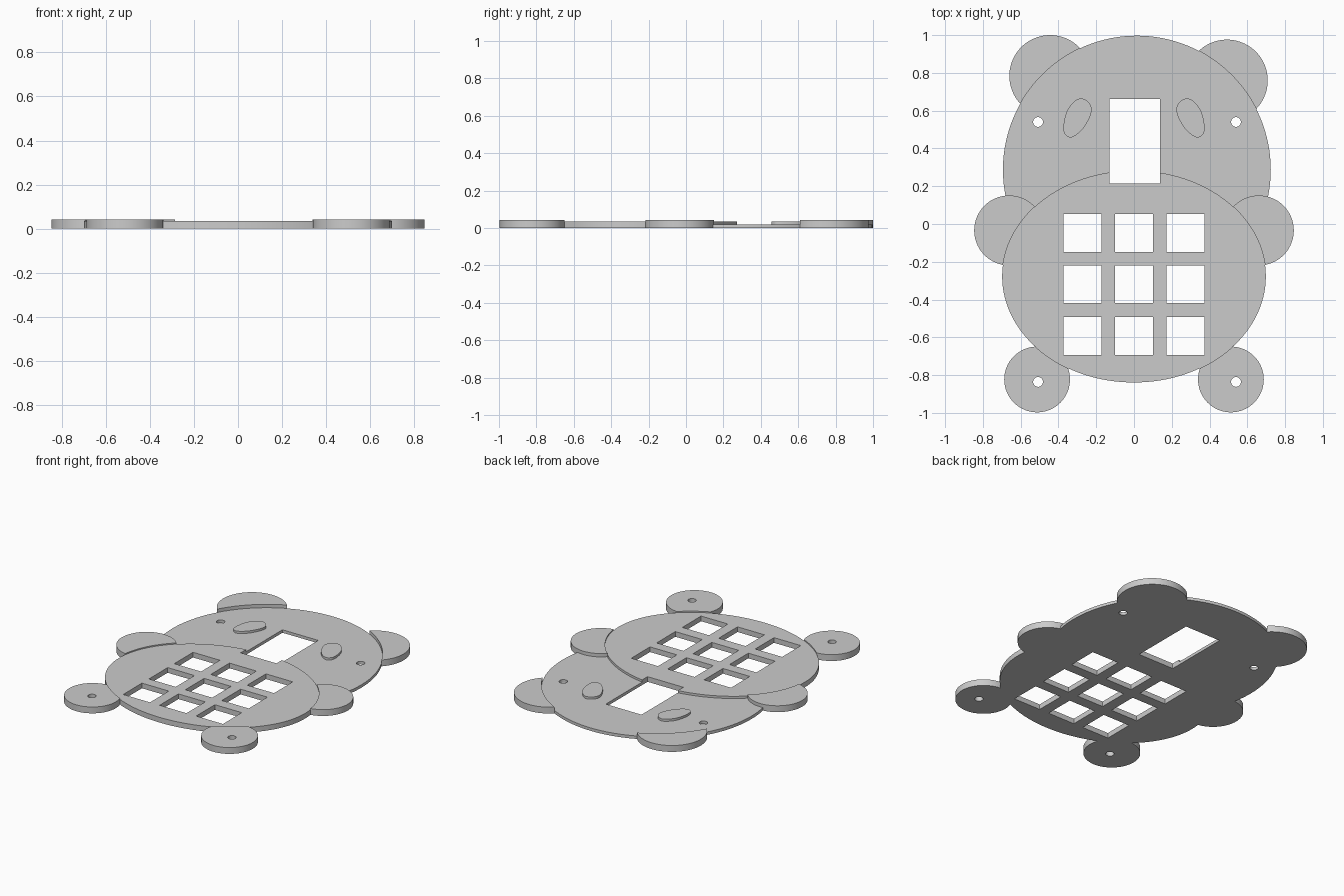
import bpy, bmesh, math
from mathutils import Vector

if "Cube" in bpy.data.objects:
    bpy.data.objects.remove(bpy.data.objects["Cube"], do_unlink=True)

HEAD_TOP, BODY_TOP, LIMB_TOP = 0.02, 0.035, 0.043

grey = bpy.data.materials.new("plain grey")
grey.use_nodes = True
grey.diffuse_color = (0.6, 0.6, 0.6, 1)
grey.node_tree.nodes["Principled BSDF"].inputs["Base Color"].default_value = grey.diffuse_color


def oval(cx, cy, rx, ry=None, n=128):
    ry = ry or rx
    return [(cx + rx * math.cos(math.tau * i / n), cy + ry * math.sin(math.tau * i / n))
            for i in range(n)]


def box(x0, x1, y0, y1):
    return [(x0, y0), (x1, y0), (x1, y1), (x0, y1)]


def smooth_loop(points, steps=6):
    """Closed spline through the points."""
    pts, out = [Vector(p) for p in points], []
    for i in range(len(pts)):
        a, b, c, d = (pts[(i + k) % len(pts)] for k in (-1, 0, 1, 2))
        for s in range(steps):
            t = s / steps
            out.append((b * 2 + (c - a) * t + (a * 2 - b * 5 + c * 4 - d) * t ** 2
                        + (b * 3 - a - c * 3 + d) * t ** 3) / 2)
    return out


def plate(name, outlines, z0, z1):
    """Straight-sided plate, or several, raised from flat outlines."""
    bm = bmesh.new()
    for outline in outlines:
        low = [bm.verts.new((p[0], p[1], z0)) for p in outline]
        high = [bm.verts.new((p[0], p[1], z1)) for p in outline]
        bm.faces.new(low)
        bm.faces.new(high)
        for i in range(len(low)):
            j = (i + 1) % len(low)
            bm.faces.new((low[i], low[j], high[j], high[i]))
    bmesh.ops.recalc_face_normals(bm, faces=bm.faces)
    mesh = bpy.data.meshes.new(name)
    bm.to_mesh(mesh)
    bm.free()
    mesh.materials.append(grey)
    obj = bpy.data.objects.new(name, mesh)
    bpy.context.collection.objects.link(obj)
    return obj


def cutter(name, outlines):
    obj = plate(name, outlines, -0.1, 0.15)
    obj.hide_render = True
    obj.hide_set(True)
    obj.display_type = 'WIRE'
    return obj


def cut(obj, *tools):
    for tool in tools:
        mod = obj.modifiers.new(tool.name, 'BOOLEAN')
        mod.operation, mod.solver, mod.object = 'DIFFERENCE', 'EXACT', tool


# Outlines
head_shape = oval(0.015, 0.288, 0.709)
body_shape = oval(0, -0.278, 0.698, 0.561)
arm_shapes = {s: oval(x, -0.034, 0.185, n=96) for s, x in (("left", 0.661), ("right", -0.661))}
foot_shapes = {s: oval(x, -0.823, 0.174, n=96) for s, x in (("left", 0.513), ("right", -0.513))}
ear_shapes = {"left": oval(0.492, 0.76, 0.216, n=96), "right": oval(-0.444, 0.784, 0.216, n=96)}

# Cutters for the openings and the joints between parts
keys = [box(x - 0.1005, x + 0.1005, y - 0.1005, y + 0.1005)
        for x in (-0.273, 0, 0.273) for y in (-0.048, -0.319, -0.594)]
key_cutter = cutter("key_cutter", keys)
screen_cutter = cutter("screen_cutter", [box(-0.13, 0.138, 0.214, 0.661)])
screw_cutter = cutter("screw_cutter", [oval(x, y, 0.026, n=32)
                                       for x in (-0.508, 0.54) for y in (0.54, -0.836)])
head_cutter = cutter("head_cutter", [head_shape])
body_cutter = cutter("body_cutter", [body_shape])
arm_cutter = cutter("arm_cutter", arm_shapes.values())

# Main plates
body = plate("body", [body_shape], 0, BODY_TOP)
cut(body, key_cutter, screen_cutter)
head = plate("head", [head_shape], 0, HEAD_TOP)
cut(head, body_cutter, arm_cutter, screen_cutter, screw_cutter)
parts = [body, head]

# Limbs and ears
for group, shapes, tools in (("ear", ear_shapes, [head_cutter]),
                             ("arm", arm_shapes, [body_cutter]),
                             ("foot", foot_shapes, [body_cutter, screw_cutter])):
    for side, shape in shapes.items():
        part = plate(f"{side}_{group}", [shape], 0, LIMB_TOP)
        cut(part, *tools)
        parts.append(part)

# Raised eyes
eye = smooth_loop([(0.29, 0.664), (0.25, 0.653), (0.225, 0.616), (0.233, 0.569),
                   (0.265, 0.511), (0.302, 0.474), (0.339, 0.458), (0.368, 0.479),
                   (0.373, 0.521), (0.36, 0.585), (0.333, 0.632)])
for side, sign in (("left", 1), ("right", -1)):
    parts.append(plate(f"{side}_eye", [[(p[0] * sign, p[1]) for p in eye]],
                       HEAD_TOP - 0.005, BODY_TOP))

# Apply the cuts, then smooth the round walls
bpy.ops.object.select_all(action='DESELECT')
for part in parts:
    bpy.context.view_layer.objects.active = part
    part.select_set(True)
    for mod in list(part.modifiers):
        bpy.ops.object.modifier_apply(modifier=mod.name)
bpy.ops.object.shade_smooth_by_angle(angle=math.radians(30))
for tool in (key_cutter, screen_cutter, screw_cutter, head_cutter, body_cutter, arm_cutter):
    bpy.data.objects.remove(tool, do_unlink=True)
